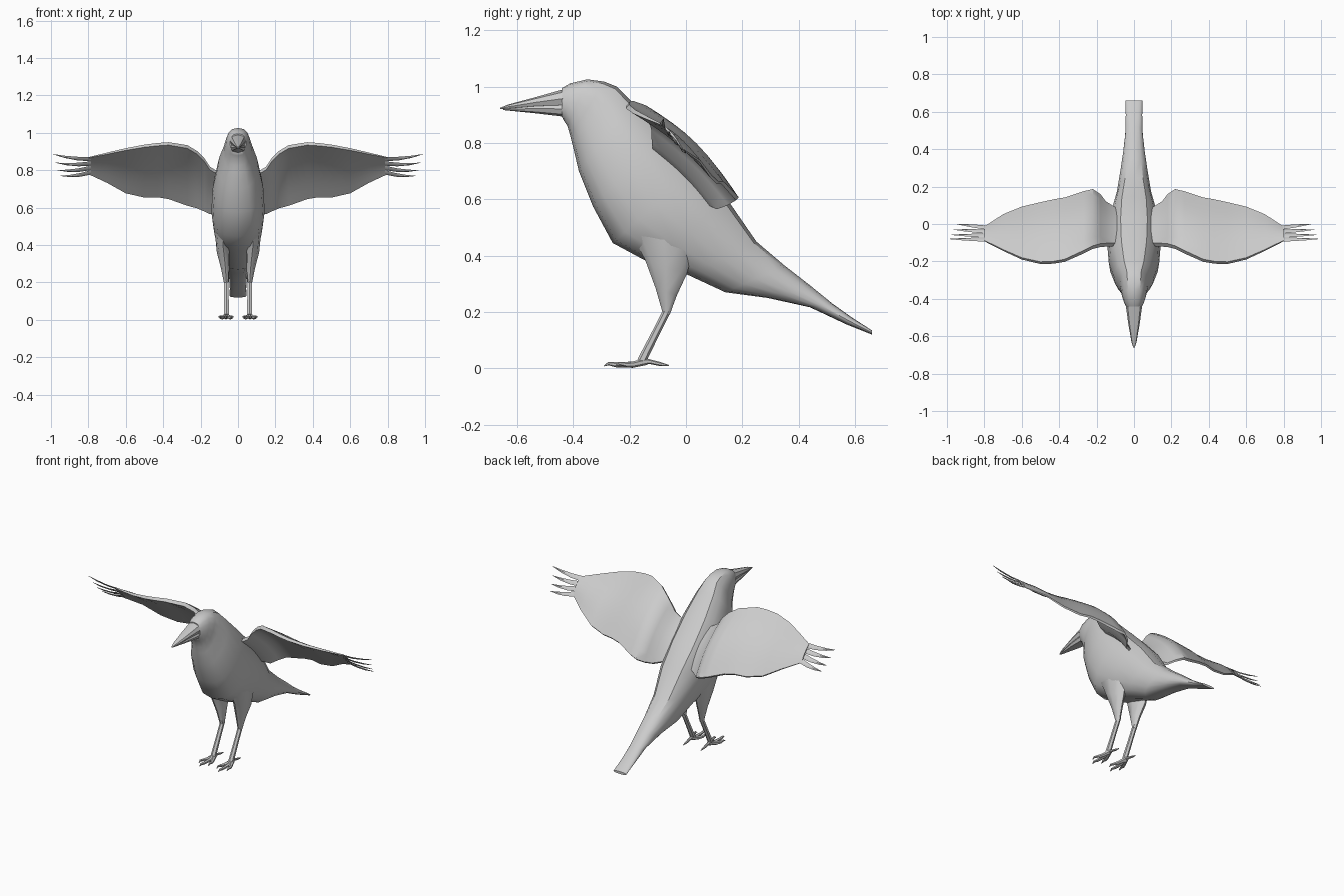
import bpy, bmesh, math
from mathutils import Vector


def loft(name, rings, angle=35):
    """Skin a list of equal-length point rings and cap both ends."""
    bm = bmesh.new()
    rows = [[bm.verts.new(p) for p in r] for r in rings]
    n = len(rows[0])
    for a, b in zip(rows, rows[1:]):
        for i in range(n):
            j = (i + 1) % n
            bm.faces.new((a[i], a[j], b[j], b[i]))
    bm.faces.new(rows[0][::-1])
    bm.faces.new(rows[-1])
    bmesh.ops.recalc_face_normals(bm, faces=bm.faces)
    me = bpy.data.meshes.new(name)
    bm.to_mesh(me)
    bm.free()
    for p in me.polygons:
        p.use_smooth = True
    me.set_sharp_from_angle(angle=math.radians(angle))
    ob = bpy.data.objects.new(name, me)
    bpy.context.collection.objects.link(ob)
    return ob


def ring(top, bottom, hw, n=16, x=0.0, power=0.72):
    """Boxy oval section between two (y, z) points with half-width hw in x."""
    t, b = Vector((x, *top)), Vector((x, *bottom))
    pts = []
    for i in range(n):
        a = 2 * math.pi * i / n
        c, s = math.cos(a), math.sin(a)
        s = math.copysign(abs(s) ** power, s)
        pts.append((t + b) / 2 + (t - b) / 2 * c + Vector((hw * s, 0, 0)))
    return pts


def tube(name, path, sides=6):
    """Tapered tube through (x, y, z, radius) points."""
    pts = [Vector(p[:3]) for p in path]
    rings = []
    for i, p in enumerate(pts):
        d = (pts[min(i + 1, len(pts) - 1)] - pts[max(i - 1, 0)]).normalized()
        u = d.cross(Vector((1, 0, 0))).normalized()
        v = d.cross(u)
        r = path[i][3]
        rings.append([p + r * (u * math.cos(k * math.tau / sides) + v * math.sin(k * math.tau / sides))
                      for k in range(sides)])
    return loft(name, rings, 50)


# Head, body and tail in one skin: top point, bottom point, half-width
body = [((-0.44, 0.995), (-0.44, 0.893), 0.043),
        ((-0.41, 1.012), (-0.432, 0.878), 0.053),
        ((-0.35, 1.026), (-0.42, 0.86), 0.064),
        ((-0.29, 1.018), (-0.41, 0.825), 0.071),
        ((-0.245, 1.0), (-0.40, 0.785), 0.078),
        ((-0.19, 0.945), (-0.38, 0.70), 0.106),
        ((-0.08, 0.835), (-0.33, 0.575), 0.135),
        ((0.04, 0.715), (-0.26, 0.445), 0.143),
        ((0.15, 0.595), (-0.13, 0.375), 0.13),
        ((0.25, 0.45), (0.0, 0.335), 0.097),
        ((0.35, 0.365), (0.14, 0.27), 0.077),
        ((0.44, 0.295), (0.29, 0.25), 0.06),
        ((0.52, 0.23), (0.44, 0.217), 0.047),
        ((0.59, 0.18), (0.57, 0.156), 0.044),
        ((0.66, 0.135), (0.66, 0.12), 0.045)]
loft("body", [ring(*s) for s in body])

# Beak halves, meeting along the mouth line
loft("upper_beak", [ring((-0.42, 0.995), (-0.42, 0.925), 0.046, 8),
                    ring((-0.53, 0.964), (-0.53, 0.926), 0.031, 8),
                    ring((-0.63, 0.937), (-0.63, 0.921), 0.014, 8),
                    ring((-0.66, 0.925), (-0.66, 0.92), 0.004, 8)], 30)
loft("lower_beak", [ring((-0.42, 0.95), (-0.42, 0.892), 0.042, 8),
                    ring((-0.53, 0.94), (-0.53, 0.905), 0.028, 8),
                    ring((-0.65, 0.923), (-0.65, 0.917), 0.005, 8)], 30)

# Wing stations: x, leading edge (y, z), trailing edge (y, z), thickness
wing = [(0.09, (-0.11, 0.775), (0.08, 0.585), 0.03),
        (0.15, (-0.112, 0.81), (0.115, 0.57), 0.036),
        (0.18, (-0.114, 0.855), (0.155, 0.585), 0.036),
        (0.22, (-0.125, 0.895), (0.182, 0.602), 0.034),
        (0.27, (-0.15, 0.925), (0.17, 0.615), 0.034),
        (0.37, (-0.195, 0.942), (0.138, 0.65), 0.03),
        (0.43, (-0.206, 0.938), (0.128, 0.66), 0.028),
        (0.50, (-0.208, 0.93), (0.113, 0.658), 0.026),
        (0.60, (-0.185, 0.912), (0.09, 0.68), 0.022),
        (0.70, (-0.14, 0.89), (0.05, 0.735), 0.016),
        (0.80, (-0.09, 0.868), (-0.015, 0.78), 0.009)]
tips = [(0.99, -0.08, 0.886), (0.975, -0.058, 0.84), (0.965, -0.03, 0.80), (0.95, 0.0, 0.77)]
STEPS = 8


def wing_section(side, x, lead, trail, thick):
    le, te = Vector((side * x, *lead)), Vector((side * x, *trail))
    chord = te - le
    up = Vector((0, -chord.z, chord.y)).normalized()
    upper, lower = [], []
    for k in range(STEPS + 1):
        t = k / STEPS
        bow = math.sin(math.pi * t)
        base = le + chord * t + up * bow * chord.length * 0.055
        half = thick * (0.35 + 0.2 * bow) * (1 - 0.4 * t)
        upper.append(base + up * half)
        lower.append(base - up * half)
    return upper + lower[::-1]


for side, label in ((1, "left"), (-1, "right")):
    loft(f"{label}_wing", [wing_section(side, *s) for s in wing], 40)

    # Separated flight feathers at the wing tip, curving outward
    for i, tip in enumerate(tips):
        t = (i + 0.5) / 4
        root = Vector((0.785, -0.094 + 0.085 * t, 0.872 - 0.095 * t))
        end = Vector(tip)
        rings = []
        for f, w in ((0, 0.016), (0.35, 0.0135), (0.7, 0.008), (1, 0.001)):
            p = root.lerp(end, f)
            p.z -= 0.008 * math.sin(math.pi * f)
            p.x *= side
            across, up = Vector((0, 0.68, -0.73)) * w, Vector((0, 0.73, 0.68)) * min(w, 0.004)
            rings.append([p + across, p + up, p - across, p - up])
        loft(f"{label}_flight_feather_{i + 1}", rings)

    # Thigh, blending out of the belly: back point, front point, half-width, centre x
    thigh = [((0.04, 0.47), (-0.20, 0.49), 0.04, 0.085),
             ((0.003, 0.335), (-0.145, 0.385), 0.034, 0.079),
             ((-0.032, 0.26), (-0.108, 0.285), 0.022, 0.068),
             ((-0.058, 0.19), (-0.082, 0.195), 0.012, 0.062)]
    loft(f"{label}_thigh", [ring(a, b, w, 8, side * x) for a, b, w, x in thigh], 50)

    # Shank, three front toes and one back toe
    x = side * 0.062
    tube(f"{label}_shank", [(x, -0.062, 0.215, 0.014), (x, -0.105, 0.13, 0.014), (x, -0.158, 0.025, 0.016)])
    for k, (dx, y) in enumerate(((-0.032, -0.255), (0.004, -0.29), (0.036, -0.25))):
        tube(f"{label}_front_toe_{k + 1}",
             [(x, -0.14, 0.024, 0.012), (x + side * dx * 0.55, -0.19, 0.013, 0.011),
              (x + side * dx * 0.85, y + 0.04, 0.013, 0.009),
              (x + side * dx, y + 0.015, 0.017, 0.006), (x + side * dx, y, 0.009, 0.002)])
    tube(f"{label}_back_toe",
         [(x, -0.16, 0.028, 0.013), (x, -0.125, 0.023, 0.008), (x, -0.09, 0.015, 0.007), (x, -0.06, 0.01, 0.002)])
